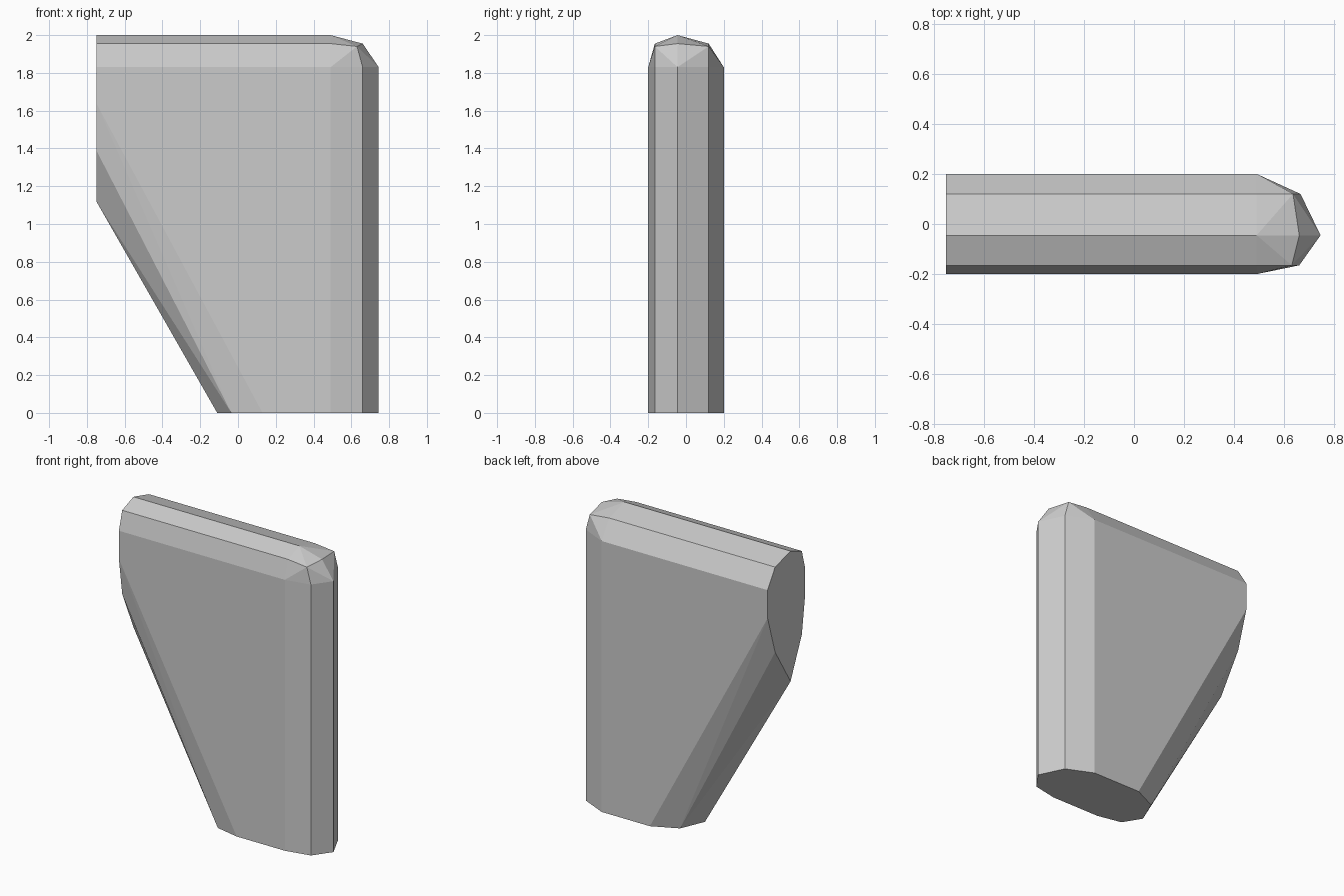
import bpy, bmesh

if "Cube" in bpy.data.objects:
    bpy.data.objects.remove(bpy.data.objects["Cube"])

# Rounded edge section: y, top z, right x, corner point (x, z),
# left-end lower z, bottom-left x
section = [
    (-0.20, 1.83, 0.49, (0.49, 1.83), 1.64, 0.13),
    (-0.165, 1.955, 0.66, (0.63, 1.94), 1.39, -0.035),
    (-0.045, 2.00, 0.745, (0.66, 1.955), 1.12, -0.11),
    (0.12, 1.955, 0.665, (0.635, 1.94), 1.38, -0.04),
    (0.20, 1.83, 0.49, (0.49, 1.83), 1.64, 0.13),
]
LEFT, BEND_X, BEND_Z = -0.75, 0.49, 1.83

bm = bmesh.new()
points = set()
for y, top, right, (cx, cz), low, foot in section:
    outline = [(LEFT, top), (BEND_X, top), (cx, cz), (right, BEND_Z),
               (right, 0), (foot, 0), (LEFT, low)]
    points.update((x, y, z) for x, z in outline)

# Tapered slab: convex skin around the section outlines
verts = [bm.verts.new(p) for p in sorted(points)]
result = bmesh.ops.convex_hull(bm, input=verts)
loose = [v for v in bm.verts if not v.link_faces]
bmesh.ops.delete(bm, geom=loose, context='VERTS')
bmesh.ops.dissolve_limit(bm, angle_limit=0.01, verts=bm.verts[:], edges=bm.edges[:])
bmesh.ops.recalc_face_normals(bm, faces=bm.faces[:])

mesh = bpy.data.meshes.new("tapered_slab")
bm.to_mesh(mesh)
bm.free()
slab = bpy.data.objects.new("tapered_slab", mesh)
bpy.context.collection.objects.link(slab)
